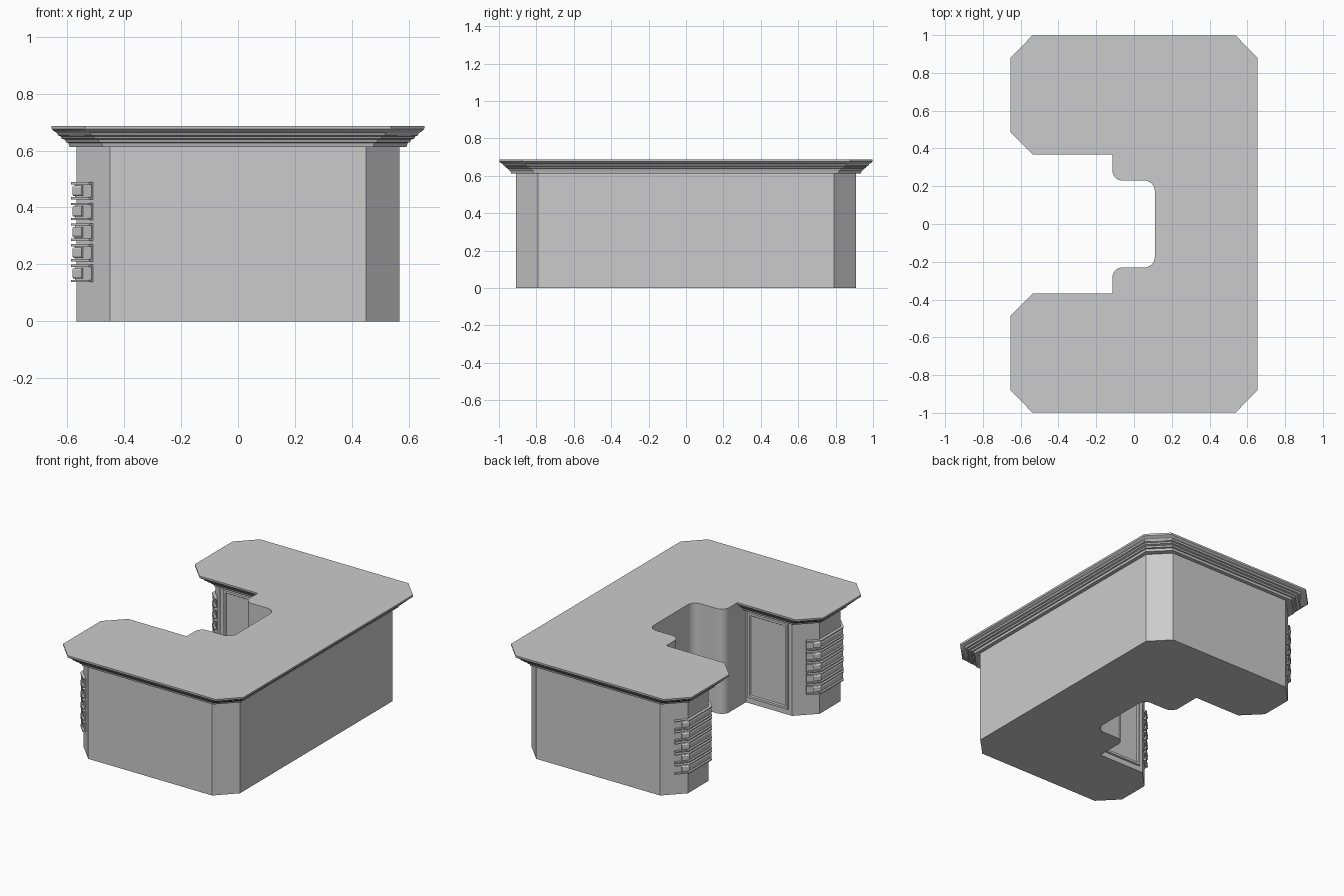
import bpy, bmesh, math

if "Cube" in bpy.data.objects:
    bpy.data.objects.remove(bpy.data.objects["Cube"])


def finish(bm, name, mirror=False, angle=30):
    bmesh.ops.recalc_face_normals(bm, faces=bm.faces)
    me = bpy.data.meshes.new(name)
    bm.to_mesh(me)
    bm.free()
    ob = bpy.data.objects.new(name, me)
    bpy.context.collection.objects.link(ob)
    bpy.ops.object.select_all(action='DESELECT')
    ob.select_set(True)
    bpy.context.view_layer.objects.active = ob
    bpy.ops.object.shade_smooth_by_angle(angle=math.radians(angle))
    if mirror:
        m = ob.modifiers.new("mirror", 'MIRROR')
        m.use_axis = (False, True, False)
        m.use_mirror_merge = False
    return ob


def loft(bm, loops, cap_start=True, cap_end=True):
    rows = [[bm.verts.new(p) for p in loop] for loop in loops]
    n = len(rows[0])
    for a, b in zip(rows, rows[1:]):
        for i in range(n):
            j = (i + 1) % n
            bm.faces.new((a[i], a[j], b[j], b[i]))
    if cap_start:
        bm.faces.new(rows[0][::-1])
    if cap_end:
        bm.faces.new(rows[-1])


def arc(cx, cy, r, a0, a1, n=8):
    for i in range(n + 1):
        a = math.radians(a0 + (a1 - a0) * i / n)
        yield cx + r * math.cos(a), cy + r * math.sin(a)


# Desk outline: x, y and the direction each corner moves for the overhang
half = [(0.567, 0.79, 1, 1), (0.45, 0.91, 1, 1), (-0.45, 0.91, -1, 1),
        (-0.567, 0.79, -1, 1), (-0.567, 0.575, -1, -1), (-0.45, 0.457, -1, -1),
        (-0.115, 0.457, 0, -1)]
half += [(x, y, 0, 0) for x, y in arc(-0.06, 0.285, 0.055, 180, 270)]
half += [(x, y, 0, 0) for x, y in arc(0.055, 0.175, 0.055, 90, 0)]
outline = half + [(x, -y, dx, -dy) for x, y, dx, dy in reversed(half)]


def level(d, z):
    return [(x + dx * d, y + dy * d, z) for x, y, dx, dy in outline]


# Body with knee hole
bm = bmesh.new()
loft(bm, [level(0, 0), level(0, 0.613)], cap_end=False)
finish(bm, "desk_body")

# Stepped moulding and flat top
bm = bmesh.new()
steps = [(0, 0.613), (0.025, 0.613), (0.029, 0.627), (0.037, 0.629), (0.041, 0.638),
         (0.052, 0.642), (0.056, 0.650), (0.064, 0.653), (0.070, 0.663),
         (0.080, 0.668), (0.087, 0.675), (0.088, 0.687)]
loft(bm, [level(d, z) for d, z in steps], cap_start=False)
finish(bm, "desk_top")


# Drawers wrapped round the leg ends
def strip(bm, profile, trim=0.0):
    x = -0.51 - trim
    k = math.sqrt(0.5)
    path = [(x, 0.849 - trim, -k, k), (-0.567, 0.79, -1, 0.414),
            (-0.567, 0.575, -1, -0.414), (x, 0.517 + trim, -k, -k)]
    loft(bm, [[(px + nx * d, py + ny * d, z) for d, z in profile]
              for px, py, nx, ny in path])


def band(z0, z1, d):
    return [(-0.004, z0), (d, z0), (d, z1), (-0.004, z1)]


for i in range(5):
    z = 0.138 + i * 0.0725
    bm = bmesh.new()
    strip(bm, band(z + 0.002, z + 0.058, 0.006))
    strip(bm, band(z, z + 0.008, 0.019))
    strip(bm, band(z + 0.053, z + 0.061, 0.019))
    strip(bm, [(0, z + 0.012), (0.011, z + 0.012), (0.015, z + 0.018),
               (0.015, z + 0.043), (0.011, z + 0.049), (0, z + 0.049)], 0.03)
    finish(bm, f"drawer_{i + 1}", mirror=True)

# Framed panels on the inner leg faces
bm = bmesh.new()
x0, x1, z0, z1 = -0.425, -0.13, 0.035, 0.60


def rect(inset, y):
    return [(x0 + inset, y, z0 + inset), (x1 - inset, y, z0 + inset),
            (x1 - inset, y, z1 - inset), (x0 + inset, y, z1 - inset)]


loft(bm, [rect(0, 0.457), rect(0.003, 0.446), rect(0.018, 0.446), rect(0.023, 0.454)],
     cap_start=False)
finish(bm, "side_panel", mirror=True)
